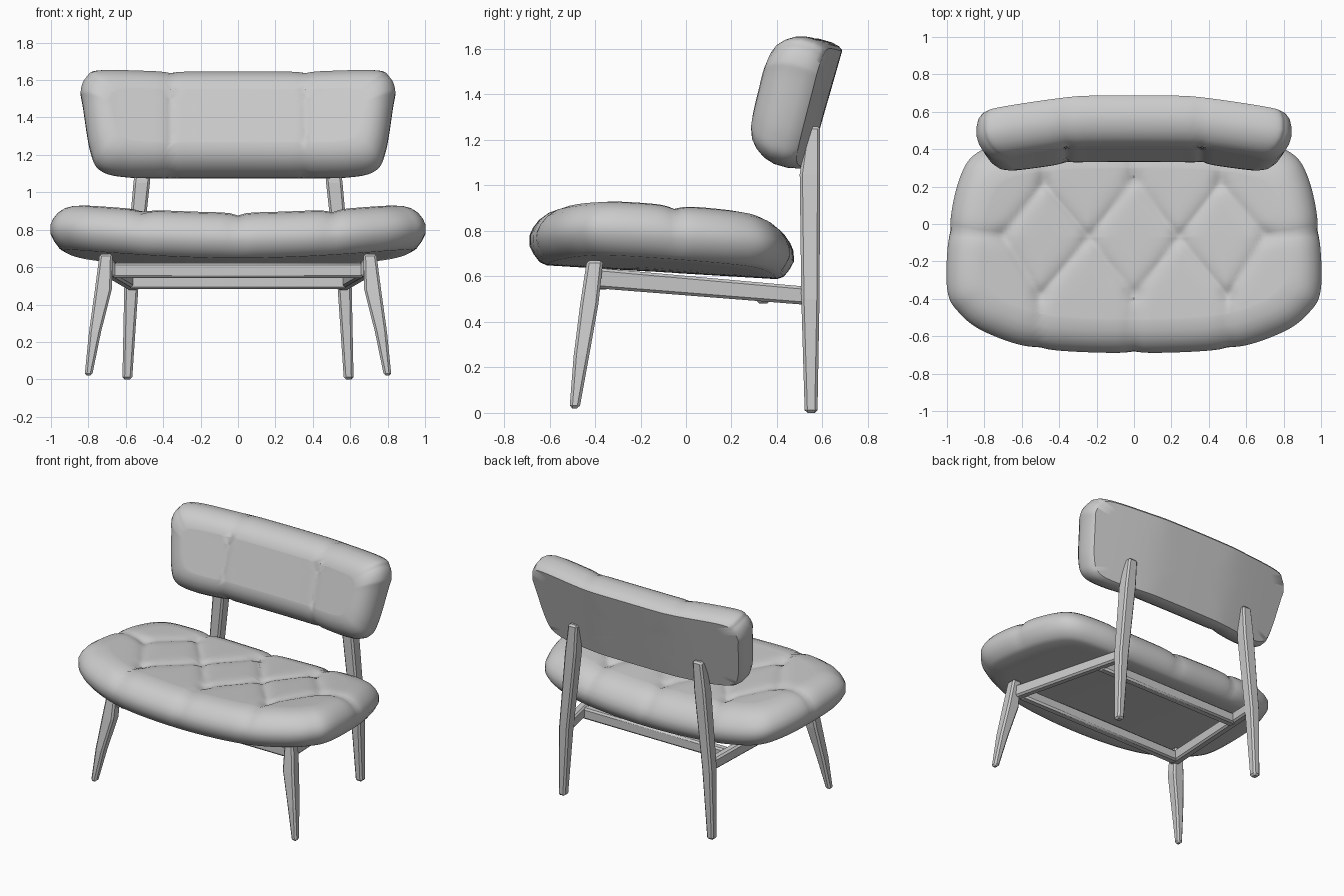
import bpy, bmesh, math
from mathutils import Vector

if "Cube" in bpy.data.objects:
    bpy.data.objects.remove(bpy.data.objects["Cube"])


def finish(name, bm, angle=40, bevel=0.0, mirror=False):
    bmesh.ops.recalc_face_normals(bm, faces=bm.faces)
    me = bpy.data.meshes.new(name)
    bm.to_mesh(me)
    bm.free()
    ob = bpy.data.objects.new(name, me)
    bpy.context.collection.objects.link(ob)
    if bevel:
        b = ob.modifiers.new("Bevel", 'BEVEL')
        b.width, b.segments = bevel, 1
    if mirror:
        ob.modifiers.new("Mirror", 'MIRROR')
    else:
        bpy.ops.object.select_all(action='DESELECT')
        ob.select_set(True)
        bpy.context.view_layer.objects.active = ob
        bpy.ops.object.shade_smooth_by_angle(angle=math.radians(angle))
    return ob


def smooth_outline(half, steps=10):
    """Mirror a half outline in x and round it with a Catmull-Rom spline."""
    pts = [Vector(p) for p in half]
    pts += [Vector((-p.x, p.y)) for p in reversed(pts[1:-1])]
    n, out = len(pts), []
    for i in range(n):
        p0, p1, p2, p3 = (pts[(i + k - 1) % n] for k in range(4))
        for s in range(steps):
            t = s / steps
            out.append(0.5 * (2 * p1 + (p2 - p0) * t + (2 * p0 - 5 * p1 + 4 * p2 - p3) * t * t
                              + (3 * p1 - p0 - 3 * p2 + p3) * t ** 3))
    return out


def seg_dist(p, a, b):
    a, b = Vector(a), Vector(b)
    t = max(0, min(1, (p - a).dot(b - a) / (b - a).length_squared))
    return (p - a - (b - a) * t).length


def cushion(name, half, centre, profile, place, seams, buttons, depth, width):
    """Rings follow the outline: flat base, rounded edge, then top; seams are pressed in."""
    outline, c = smooth_outline(half), Vector(centre)
    rx = max(o.x - c.x for o in outline)
    ry = max(o.y - c.y for o in outline)
    bm = bmesh.new()
    rings, info = [], []

    def ring(inset, scale, h):
        row = []
        for o in outline:
            d = o - c
            p = c + Vector((d.x * (1 - inset / rx), d.y * (1 - inset / ry))) * scale
            v = bm.verts.new(place(p.x, p.y, h))
            row.append(v)
            info.append((v, p, h))
        rings.append(row)

    for k in range(1, 8):
        ring(profile[0][0], k / 8, 0)
    for inset, h in profile:
        ring(inset, 1, h)
    for k in range(1, 44):
        ring(profile[-1][0], 1 - k / 44, 1)
    for r0, r1 in zip(rings, rings[1:]):
        for i in range(len(r0)):
            j = (i + 1) % len(r0)
            bm.faces.new((r0[i], r0[j], r1[j], r1[i]))
    bm.faces.new(list(reversed(rings[0])))
    bm.faces.new(rings[-1])
    bmesh.ops.recalc_face_normals(bm, faces=bm.faces)
    bm.normal_update()
    moves = []
    for v, p, h in info:
        if h > 0.15:
            d = min(seg_dist(p, a, b) for a, b in seams)
            amt = depth * math.exp(-math.hypot(d, 0.008) / width) * min(1, 0.2 + h)
            amt += sum(0.015 * math.exp(-((p - Vector(b)).length / 0.045) ** 2) for b in buttons)
            moves.append((v, v.normal * amt))
    for v, m in moves:
        v.co -= m
    return finish(name, bm, angle=45)


def beam(name, sections, axis, bevel=0.012, mirror=True):
    """Loft rectangles (x, y, z, half size 1, half size 2) across the given axis."""
    bm = bmesh.new()
    a, b = [i for i in range(3) if i != axis]
    rows = []
    for x, y, z, h1, h2 in sections:
        row = []
        for s, t in ((-1, -1), (1, -1), (1, 1), (-1, 1)):
            co = [x, y, z]
            co[a] += s * h1
            co[b] += t * h2
            row.append(bm.verts.new(co))
        rows.append(row)
    for r0, r1 in zip(rows, rows[1:]):
        for i in range(4):
            j = (i + 1) % 4
            bm.faces.new((r0[i], r0[j], r1[j], r1[i]))
    bm.faces.new(rows[0])
    bm.faces.new(rows[-1])
    return finish(name, bm, bevel=bevel, mirror=mirror)


# Seat: dished cushion with diamond quilting
rear = [(-0.48, 0.22), (0, 0.24), (0.46, 0.22)]
mid = [(-0.7, -0.06), (-0.24, -0.07), (0.24, -0.07), (0.7, -0.06)]
front = [(-0.5, -0.38), (0, -0.38), (0.5, -0.38)]
seams = [(mid[0], (-1.1, -0.03)), (mid[3], (1.1, -0.03))]
for i in range(3):
    for row, edge in ((rear, 0.6), (front, -0.8)):
        seams += [(row[i], mid[i]), (row[i], mid[i + 1]), (row[i], (row[i][0] * 1.03, edge))]
cushion("seat",
        [(0, -0.69), (0.5, -0.667), (0.78, -0.585), (0.93, -0.48), (1.0, -0.34), (0.985, 0.0),
         (0.93, 0.25), (0.84, 0.38), (0.65, 0.44), (0.4, 0.465), (0, 0.475)], (0, -0.1),
        [(0.075, 0), (0.045, 0.05), (0.02, 0.17), (0, 0.32), (0, 0.5), (0.015, 0.64),
         (0.04, 0.78), (0.075, 0.89), (0.115, 0.96), (0.17, 1.0)],
        lambda x, y, h: (x, y, 0.612 - 0.06 * y + 0.072 * x * x + 0.25 * h),
        seams, rear + mid + front, 0.022, 0.03)

# Backrest: tilted cushion, straight centre with wings bent forward, flat rear panel
S, C = math.sin(math.radians(16)), math.cos(math.radians(16))


def place_back(x, v, h):
    bend = 0.055 * (math.hypot(max(abs(x) - 0.25, 0), 0.1) - 0.1) / 0.4 + 0.025 * x * x
    return (x, 0.616 + S * v - C * 0.25 * h - bend, 1.345 + C * v + S * 0.25 * h)


cushion("backrest",
        [(0, -0.295), (0.36, -0.295), (0.6, -0.29), (0.735, -0.255), (0.79, -0.15), (0.83, 0.1),
         (0.84, 0.18), (0.81, 0.25), (0.73, 0.288), (0.36, 0.28), (0, 0.28)], (0, 0),
        [(0.022, 0), (0.008, 0.08), (0, 0.22), (0, 0.45), (0.012, 0.62), (0.035, 0.77),
         (0.065, 0.89), (0.10, 0.96), (0.14, 1.0)],
        place_back, [((s * 0.36, -0.5), (s * 0.36, 0.5)) for s in (-1, 1)], [], 0.018, 0.022)

# Legs
beam("front_leg", [(0.80, -0.49, 0.02, 0.02, 0.022), (0.765, -0.46, 0.25, 0.032, 0.034),
                   (0.72, -0.425, 0.48, 0.045, 0.04), (0.705, -0.4, 0.67, 0.035, 0.036)], 2)
beam("back_leg", [(0.592, 0.55, 0.0, 0.026, 0.028), (0.57, 0.547, 0.5, 0.038, 0.04),
                  (0.515, 0.545, 1.05, 0.044, 0.045), (0.495, 0.56, 1.26, 0.036, 0.03)], 2)

# Frame under the seat
beam("side_rail", [(0.69, -0.42, 0.595, 0.03, 0.045), (0.56, 0.53, 0.515, 0.03, 0.04)], 1)
beam("front_crossbar", [(-0.67, -0.37, 0.582, 0.03, 0.04), (0.67, -0.37, 0.582, 0.03, 0.04)],
     0, mirror=False)
beam("rear_crossbar", [(-0.58, 0.34, 0.522, 0.03, 0.04), (0.58, 0.34, 0.522, 0.03, 0.04)],
     0, mirror=False)
